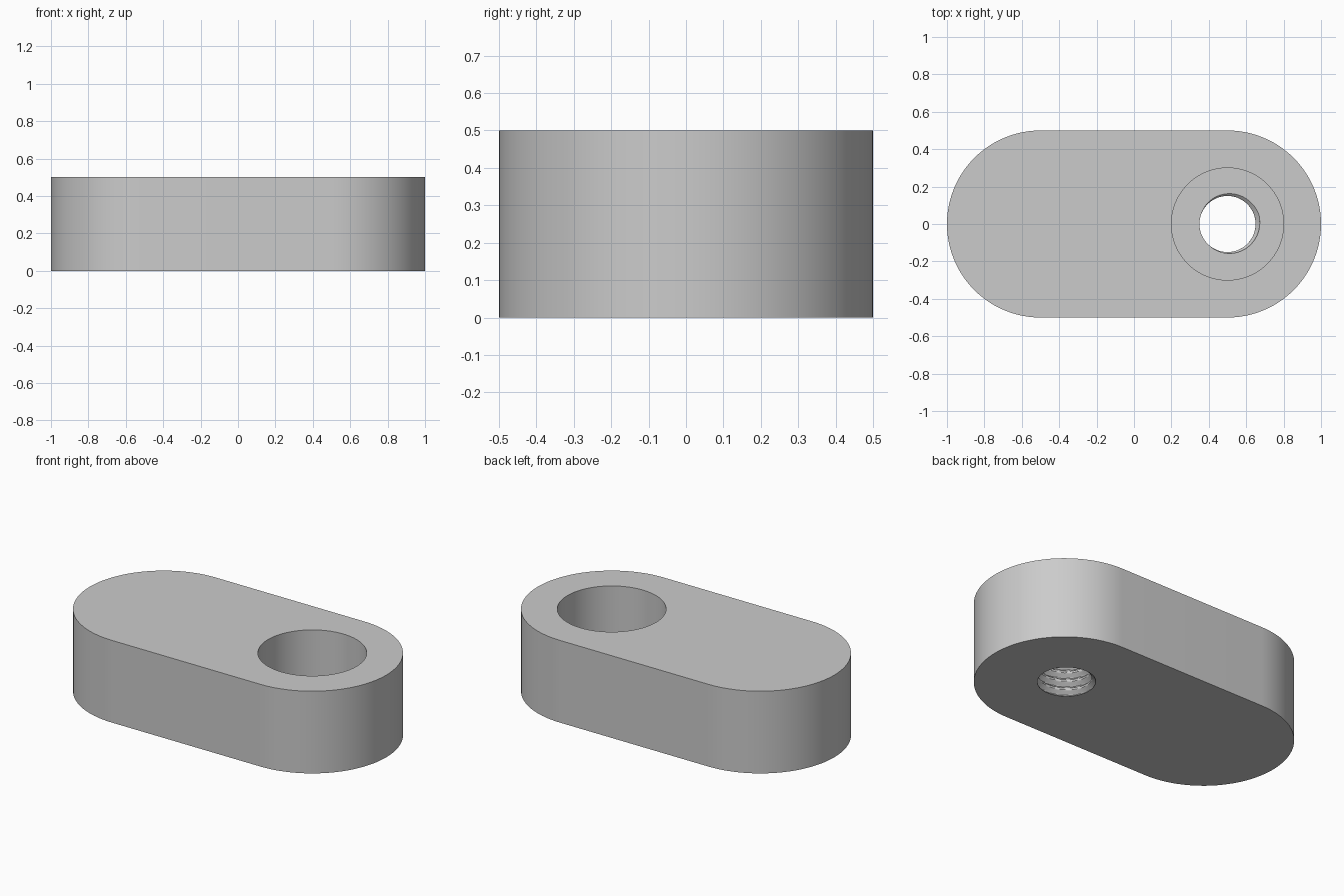
import bpy, bmesh, math

old = bpy.data.objects.get("Cube")
if old:
    bpy.data.objects.remove(old, do_unlink=True)

HEIGHT, RADIUS, REACH = 0.5, 0.5, 0.5      # body height, end radius, end centre
FLOOR, BORE = 0.2, 0.3                     # counterbore floor height and radius
MINOR, DEPTH, PITCH = 0.15, 0.025, 0.054   # thread
SIDES = 96

grey = bpy.data.materials.new("plain_grey")
grey.use_nodes = True
colour = (0.6, 0.6, 0.6, 1)
grey.diffuse_color = colour
grey.node_tree.nodes["Principled BSDF"].inputs["Base Color"].default_value = colour


def make_object(name, bm):
    bmesh.ops.recalc_face_normals(bm, faces=bm.faces)
    mesh = bpy.data.meshes.new(name)
    bm.to_mesh(mesh)
    bm.free()
    mesh.materials.append(grey)
    obj = bpy.data.objects.new(name, mesh)
    bpy.context.collection.objects.link(obj)
    return obj


def thread_radius(angle, z):
    """Right-hand V groove with a narrow flat crest."""
    turn = (z - FLOOR) / PITCH - (angle - math.radians(15)) / math.tau
    offset = abs(turn - round(turn))
    return MINOR + DEPTH * max(0, 1 - offset / 0.4)


# Link body: extruded slot outline
bm = bmesh.new()
outline = []
for side in (1, -1):
    for i in range(49):
        a = math.pi * i / 48 - math.pi / 2
        outline.append(bm.verts.new((side * (REACH + RADIUS * math.cos(a)),
                                     side * RADIUS * math.sin(a), 0)))
base = bm.faces.new(outline)
top = bmesh.ops.extrude_face_region(bm, geom=[base])["geom"]
bmesh.ops.translate(bm, vec=(0, 0, HEIGHT),
                    verts=[v for v in top if isinstance(v, bmesh.types.BMVert)])
body = make_object("link_body", bm)

# Hole cutter: stacked rings, threaded below and plain above
bm = bmesh.new()
start, steps = -0.051, 70
levels = [(start + (FLOOR - start) * i / steps, None) for i in range(steps + 1)]
levels += [(FLOOR, BORE), (HEIGHT + 0.1, BORE)]
rings = []
for z, fixed in levels:
    ring = []
    for i in range(SIDES):
        a = math.tau * i / SIDES
        r = fixed or thread_radius(a, z)
        ring.append(bm.verts.new((REACH + r * math.cos(a), r * math.sin(a), z)))
    rings.append(ring)
for low, high in zip(rings, rings[1:]):
    for i in range(SIDES):
        j = (i + 1) % SIDES
        bm.faces.new((low[i], low[j], high[j], high[i]))
bm.faces.new(rings[0])
bm.faces.new(rings[-1])
cutter = make_object("hole_cutter", bm)
cutter.hide_render = True

# Cut the hole, then smooth the round walls
cut = body.modifiers.new("hole", "BOOLEAN")
cut.operation = "DIFFERENCE"
cut.solver = "EXACT"
cut.object = cutter
bpy.ops.object.select_all(action="DESELECT")
body.select_set(True)
bpy.context.view_layer.objects.active = body
bpy.ops.object.modifier_apply(modifier=cut.name)
bpy.data.objects.remove(cutter, do_unlink=True)
bpy.ops.object.shade_smooth_by_angle(angle=math.radians(30))
